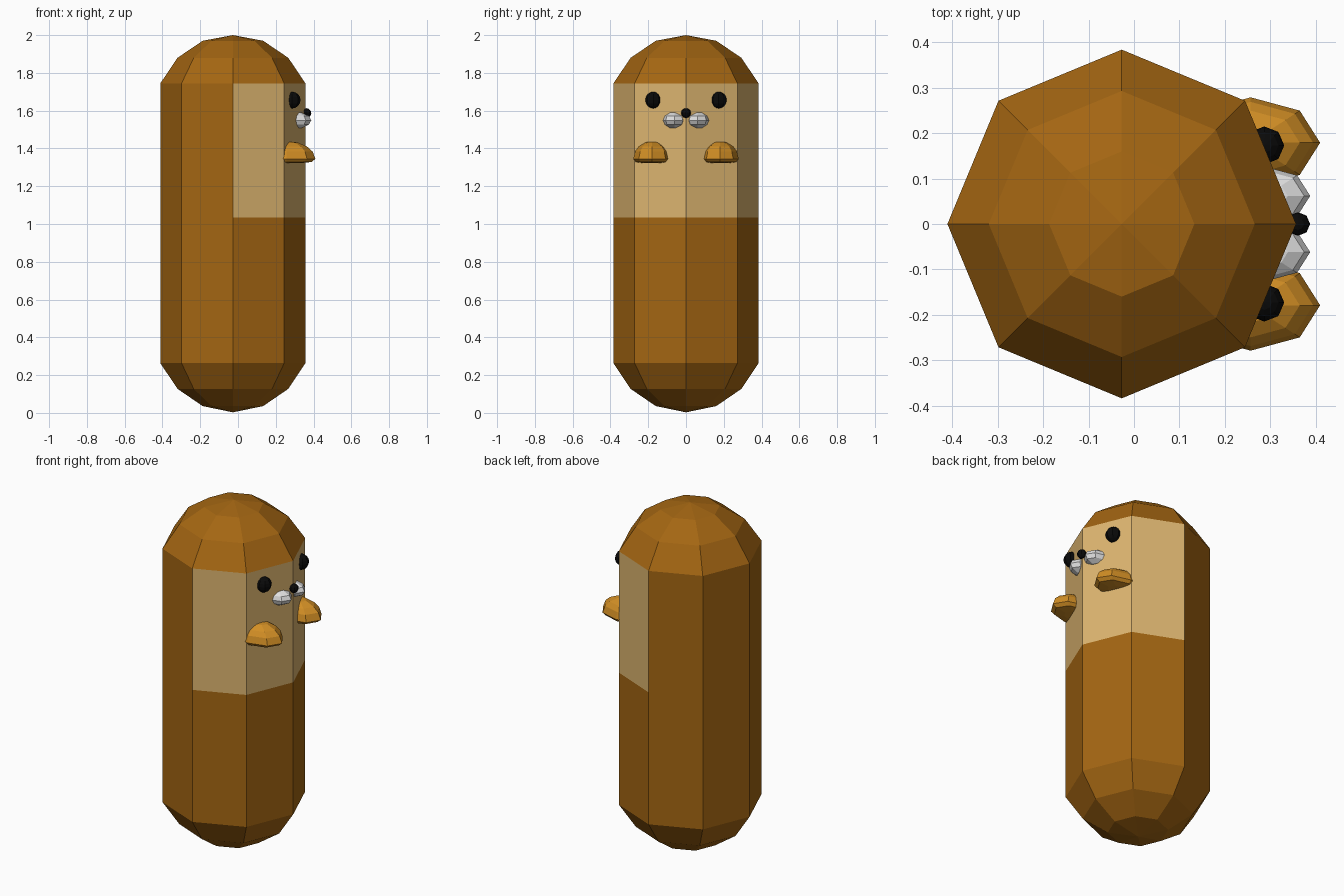
import bpy, bmesh, math

if "Cube" in bpy.data.objects:
    bpy.data.objects.remove(bpy.data.objects["Cube"])


def material(name, rgb):
    m = bpy.data.materials.new(name)
    m.diffuse_color = (*rgb, 1)
    m.use_nodes = True
    m.node_tree.nodes["Principled BSDF"].inputs["Base Color"].default_value = m.diffuse_color
    return m


BROWN = material("brown fur", (0.37, 0.132, 0.006))
TAN = material("tan face", (0.72, 0.46, 0.16))
GOLD = material("golden paw", (0.64, 0.27, 0.018))
WHITE = material("pale muzzle", (0.75, 0.75, 0.75))
BLACK = material("black", (0.003, 0.003, 0.003))


def lathe(name, profile, center, scale, mats, segs=8):
    """Spin (radius, z) points about z; radius 0 makes a pole."""
    bm = bmesh.new()
    rings = []
    for r, z in profile:
        n = 1 if r == 0 else segs
        rings.append([bm.verts.new((center[0] + scale[0] * r * math.cos(i * math.tau / segs),
                                    center[1] + scale[1] * r * math.sin(i * math.tau / segs),
                                    center[2] + scale[2] * z)) for i in range(n)])
    for a, b in zip(rings, rings[1:]):
        for i in range(segs):
            j = (i + 1) % segs
            loop = [a[i % len(a)], a[j % len(a)], b[j % len(b)], b[i % len(b)]]
            bm.faces.new(list(dict.fromkeys(loop)))
    bmesh.ops.recalc_face_normals(bm, faces=bm.faces)
    me = bpy.data.meshes.new(name)
    bm.to_mesh(me)
    bm.free()
    for m in mats:
        me.materials.append(m)
    ob = bpy.data.objects.new(name, me)
    bpy.context.collection.objects.link(ob)
    return ob


def ball(name, center, scale, mat, segs=8, rings=6):
    prof = [(0 if k in (0, rings) else math.sin(math.pi * k / rings),
             -math.cos(math.pi * k / rings)) for k in range(rings + 1)]
    return lathe(name, prof, center, scale, [mat], segs)


# Capsule body with a tan face panel on the +x half
body = lathe("body", [(0, 0.003), (0.16, 0.036), (0.293, 0.127), (0.384, 0.263),
                      (0.384, 1.035), (0.384, 1.745), (0.293, 1.88), (0.16, 1.97), (0, 2.0)],
             (-0.027, 0, 0), (1, 1, 1), [BROWN, TAN])
for p in body.data.polygons:
    if 1.035 < p.center.z < 1.745 and p.center.x > -0.027:
        p.material_index = 1

# Nose
ball("nose", (0.361, 0, 1.587), (0.027, 0.026, 0.026), BLACK)

# Paired parts
PAW = [(0, 1.322), (0.45, 1.322), (0.86, 1.328), (1, 1.345), (0.9, 1.384), (0.707, 1.41),
       (0.38, 1.432), (0, 1.438)]
for side, s in (("left", 1), ("right", -1)):
    ball(side + "_eye", (0.287, s * 0.173, 1.656), (0.044, 0.042, 0.044), BLACK, 8, 8)
    ball(side + "_muzzle", (0.29, s * 0.062, 1.549), (0.098, 0.064, 0.046), WHITE)
    lathe(side + "_paw", PAW, (0.257, s * 0.179, 0), (0.153, 0.1, 1), [GOLD])
